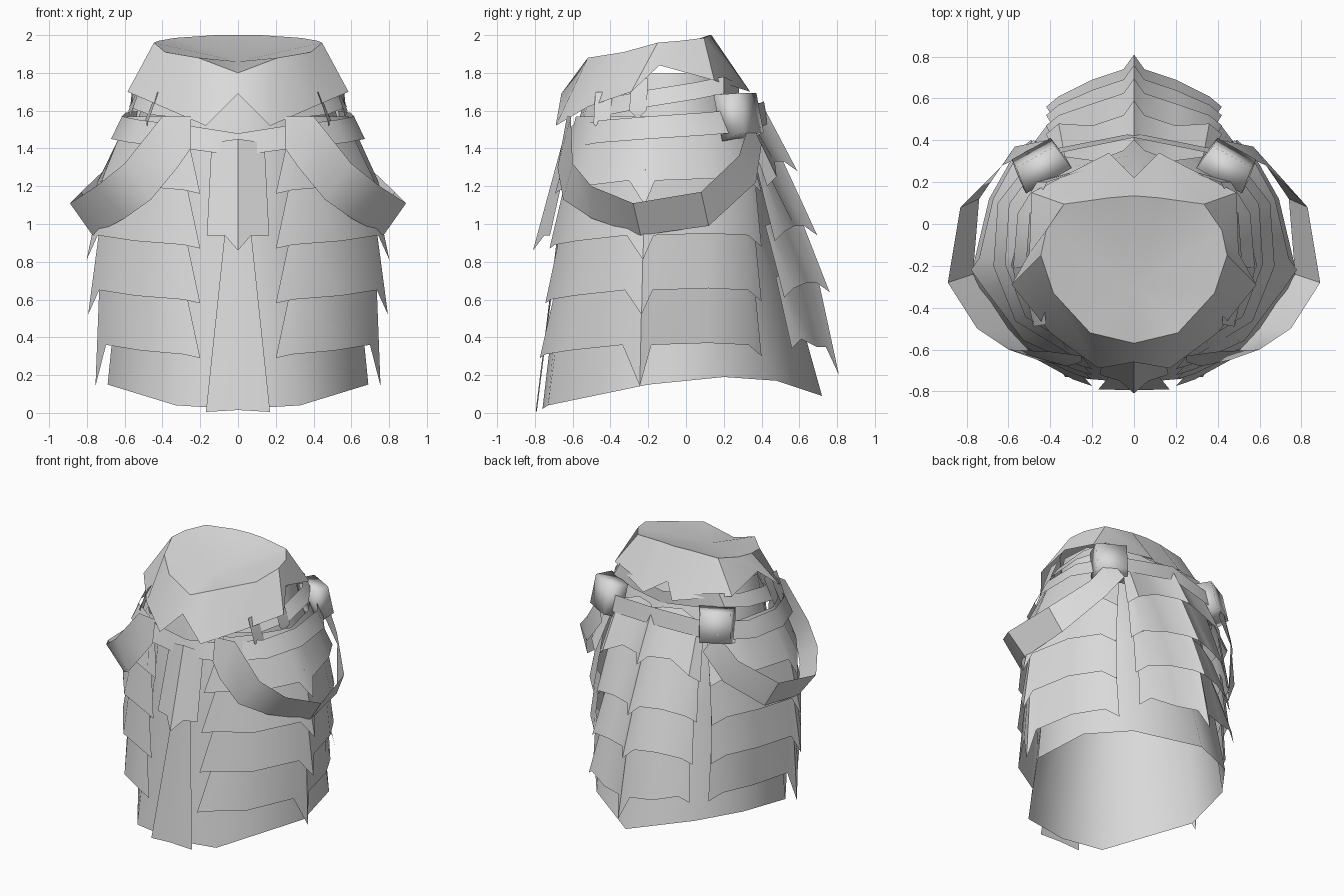
import bpy, bmesh, math
from mathutils import Matrix, Vector

if "Cube" in bpy.data.objects:
    bpy.data.objects.remove(bpy.data.objects["Cube"])

grey = bpy.data.materials.new("light_grey")
grey.diffuse_color = (0.7, 0.7, 0.7, 1)
grey.use_nodes = True
grey.node_tree.nodes["Principled BSDF"].inputs["Base Color"].default_value = grey.diffuse_color


def finish(name, bm, angle=35):
    me = bpy.data.meshes.new(name)
    bm.to_mesh(me)
    bm.free()
    me.materials.append(grey)
    ob = bpy.data.objects.new(name, me)
    bpy.context.collection.objects.link(ob)
    bpy.ops.object.select_all(action='DESELECT')
    ob.select_set(True)
    bpy.context.view_layer.objects.active = ob
    bpy.ops.object.shade_smooth_by_angle(angle=math.radians(angle))
    return ob


def sheet(name, rows, angle=35):
    """Loft rows (top to bottom, points front to back) and mirror across x."""
    bm = bmesh.new()
    for s in (1, -1):
        vs = [[bm.verts.new((s * x, y, z)) for x, y, z in r] for r in rows]
        for a, b in zip(vs, vs[1:]):
            for i in range(len(a) - 1):
                f = [a[i], b[i], b[i + 1], a[i + 1]]
                bm.faces.new(f if s == 1 else f[::-1])
    bmesh.ops.remove_doubles(bm, verts=bm.verts, dist=0.0005)
    return finish(name, bm, angle)


def interp(table, z):
    """Linear lookup in a list of (z, value)."""
    for (z0, v0), (z1, v1) in zip(table, table[1:]):
        if z <= z1:
            return v0 + (v1 - v0) * max(0, (z - z0) / (z1 - z0))
    return table[-1][1]


# Under skirt with dipping hem
waist = [(0, -.5), (.22, -.47), (.47, -.18), (.45, .04), (.28, .16), (0, .2)]
hips = [(0, -.58), (.26, -.56), (.54, -.18), (.5, .1), (.32, .27), (0, .33)]
thigh = [(0, -.65), (.29, -.61), (.61, -.2), (.55, .16), (.34, .36), (0, .48)]
hem = [(0, -.76, .02), (.33, -.73, .04), (.69, -.2, .15), (.62, .2, .19),
       (.41, .48, .17), (0, .72, .09)]
sheet("under_skirt", [[(x, y, 1.8) for x, y in waist],
                      [(x, y, 1.5) for x, y in hips],
                      [(x, y, .95) for x, y in thigh], hem], 60)

# Flared collar with pointed front and back, closed by a shallow bowl
rim = [(0, -.57, 1.8), (.21, -.52, 1.88), (.385, -.33, 1.91), (.445, -.15, 1.96),
       (.42, -.03, 1.97), (.335, .095, 1.985), (.12, .125, 2), (0, .135, 2)]
flare = [(0, -.66, 1.69), (.17, -.69, 1.52), (.4, -.52, 1.62), (.585, -.29, 1.7),
         (.5, -.14, 1.84), (.49, .15, 1.76), (.12, .34, 1.7), (0, .22, 1.77)]
sheet("collar", [rim, flare])
sheet("collar_bowl", [[(0, -.3, 1.86)] * 8, rim], 60)

# Side plates: overlapping layers with a spike on each ridge
section = [(.2, -.76, -.02), (.29, -.73, 0), (.55, -.61, .02), (.75, -.33, .05),
           (.81, -.24, -.08), (.77, -.18, .05), (.7, .12, .06),
           (.58, .33, .05), (.5, .4, -.01)]
upper = [(.29, -.7), (.34, -.68), (.54, -.56), (.71, -.31), (.745, -.24),
         (.73, -.18), (.66, .12), (.54, .31), (.47, .36)]
width = [(.3, .93), (.6, .98), (.9, .99), (1.2, .96), (1.35, .93), (1.58, .78)]
depth = [(.3, 1.02), (.6, .98), (.9, .95), (1.2, .91), (1.58, .83)]
for n, (zb, zt) in enumerate([(1.18, 1.57), (.89, 1.29), (.6, 1.0), (.31, .71)]):
    def place(x, y, z, ref):
        # The front opening keeps its width at every height
        k = interp(width, ref) if x > .35 else 1
        return (x * k, y * (interp(depth, ref) if y < 0 else 1 - .2 * (ref > 1.5)), z)
    top = [place(x, y, zt, zt) for x, y in upper]
    low = [place(x, y, zb + d * (2.1 if n == 3 and d < -.05 else 1), zb)
           for x, y, d in section]
    sheet(f"side_plate_{n + 1}", [top, low])

# Back plates: overlapping layers folded along the centre
layers = [(.59, 1.28, .43, 1.2, .40, .30, 1.64), (.695, .94, .47, .91, .46, .35, 1.45),
          (.76, .64, .52, .61, .60, .42, 1.05), (.81, .2, .56, .34, .685, .475, .78)]
for n, (yc, zc, ys, zs, ytc, yts, zt) in enumerate(layers):
    up = .15 if n == 3 else .05
    low = [(.42, ys, zs), (.36, ys + .05, zs + .05), (.2, yc - .12, zc + up),
           (.05, yc - .07, zc + up), (0, yc, zc)]
    top = [(.36, yts, zt - .06), (.33, yts + .02, zt - .05), (.18, ytc - .1, zt),
           (.05, ytc - .05, zt), (0, ytc, zt)]
    sheet(f"back_plate_{n + 1}", [top, low])

# Front plate with a ridge and pointed tip, over a long flaring tab
sheet("front_plate", [[(0, -.65, 1.45), (.07, -.64, 1.44), (.14, -.61, 1.43)],
                      [(0, -.81, .86), (.07, -.75, .94), (.165, -.72, .94)]], 20)
sheet("front_tab", [[(0, -.68, .95), (.07, -.67, .95)],
                    [(0, -.795, .015), (.17, -.79, .005)]])

# Two tilted belts around the waist
belt = [(0, -.64, 1.42), (.27, -.63, 1.46), (.54, -.46, 1.49), (.64, -.2, 1.51),
        (.62, .1, 1.53), (.44, .34, 1.55), (0, .43, 1.59)]
sheet("lower_belt", [[(x * .96, y * .96, z + .06) for x, y, z in belt],
                     [(x * 1.05, y * 1.01, z - .06) for x, y, z in belt]])
strip = [(.28, -.5, 1.6), (.46, -.4, 1.62), (.56, -.2, 1.66),
         (.54, .05, 1.7), (.45, .2, 1.73), (.25, .26, 1.7), (0, .28, 1.67)]
sheet("upper_belt", [[(x * .92, y, z + .05) for x, y, z in strip],
                     [(x * 1.03, y, z - .04) for x, y, z in strip]])

# Small tabs hanging from the upper belt
for n, (x, y, z) in enumerate([(.53, -.25, 1.67), (.45, -.44, 1.6)]):
    sheet(f"belt_tab_{n + 1}", [[(x - .03, y - .04, z + .1), (x - .02, y + .05, z + .1)],
                                [(x + .03, y - .05, z - .07), (x + .05, y + .04, z - .07)],
                                [(x + .03, y - .02, z - .1), (x + .04, y + .01, z - .1)]])

# Broad slack straps looping round each hip
top = [(.25, -.63, 1.57), (.4, -.61, 1.57), (.6, -.6, 1.32), (.75, -.5, 1.2),
       (.89, -.28, 1.11), (.83, .08, 1.17), (.63, .28, 1.36), (.5, .34, 1.55)]
low = [(.25, -.66, 1.4), (.32, -.68, 1.3), (.46, -.65, 1.13), (.6, -.5, 1.03),
       (.77, -.24, .94), (.74, .12, .99), (.57, .37, 1.22), (.42, .4, 1.42)]
sheet("hip_strap", [top, low], 30)

# Rounded buckles where the straps meet the belt at the back
for s, side in ((1, "right"), (-1, "left")):
    bm = bmesh.new()
    bmesh.ops.create_cube(bm, size=1)
    for v in bm.verts:
        k = .85 if v.co.y > 0 else 1
        v.co = Vector((v.co.x * .25 * k, v.co.y * .13, v.co.z * .25 * k))
    bm.transform(Matrix.Translation((s * .45, .285, 1.575)) @
                 Matrix.Rotation(s * math.radians(-29), 4, 'Z') @
                 Matrix.Rotation(math.radians(12), 4, 'X'))
    finish(f"buckle_{side}", bm, 100)
